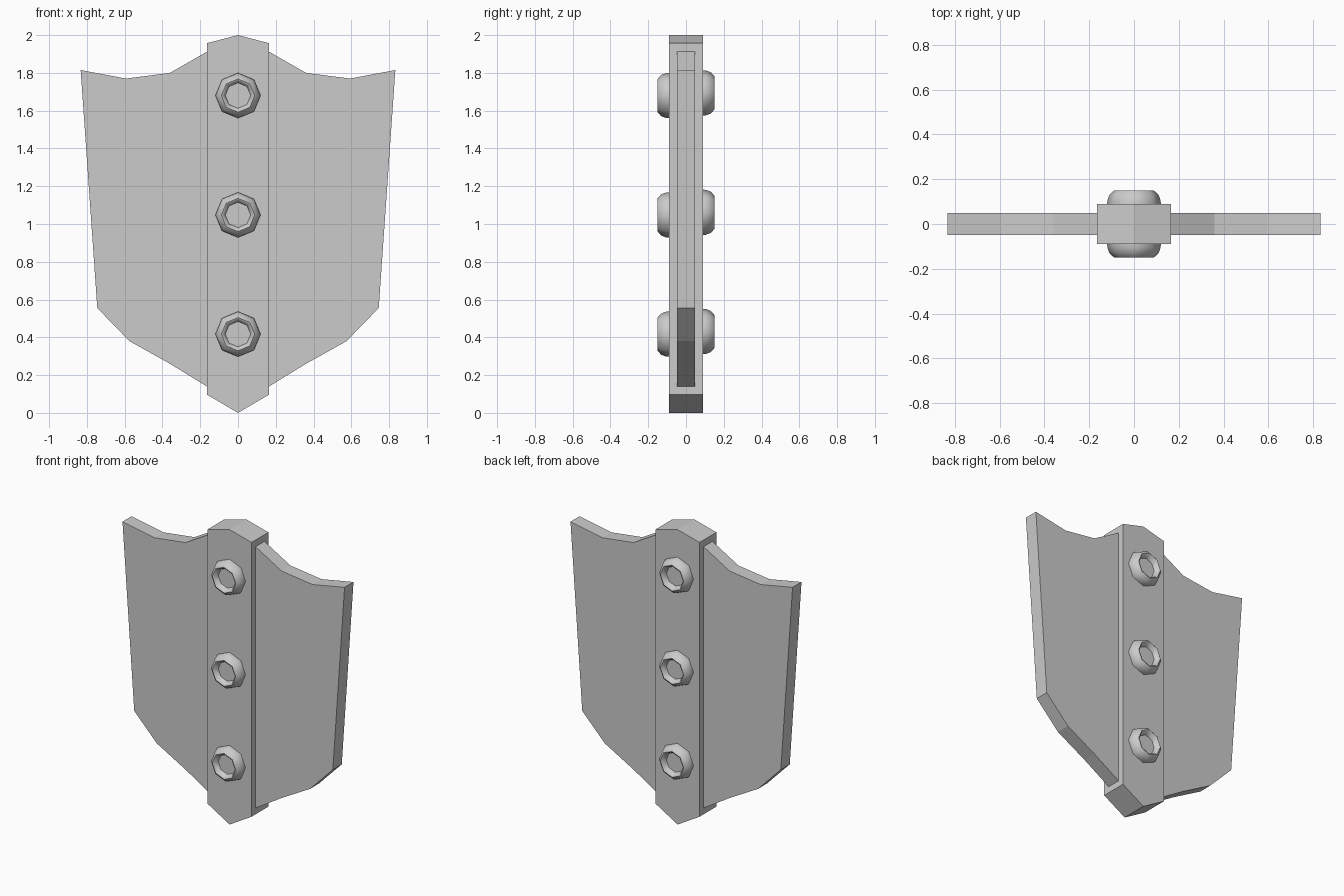
import bpy, bmesh, math

if "Cube" in bpy.data.objects:
    bpy.data.objects.remove(bpy.data.objects["Cube"])

EDGE = 0.165  # half width of the centre band


def new_object(name, bm):
    bmesh.ops.recalc_face_normals(bm, faces=bm.faces)
    mesh = bpy.data.meshes.new(name)
    bm.to_mesh(mesh)
    bm.free()
    obj = bpy.data.objects.new(name, mesh)
    bpy.context.collection.objects.link(obj)
    return obj


def slab(name, outline, half, open_x=None):
    """Extrude an x/z outline along y; optionally leave the side at open_x uncapped."""
    bm = bmesh.new()
    face = bm.faces.new([bm.verts.new((x, -half, z)) for x, z in outline])
    ext = bmesh.ops.extrude_face_region(bm, geom=[face], use_keep_orig=True)
    for v in ext["geom"]:
        if isinstance(v, bmesh.types.BMVert):
            v.co.y = half
    bmesh.ops.recalc_face_normals(bm, faces=bm.faces)
    if open_x is not None:
        hidden = [f for f in bm.faces
                  if all(abs(v.co.x - open_x) < 1e-4 for v in f.verts)]
        bmesh.ops.delete(bm, geom=hidden, context='FACES_ONLY')
    return new_object(name, bm)


def rivet(name, z, side):
    """Eight-sided rounded rivet with a recessed centre, on the -y or +y side."""
    profile = [(0.12, 0.085), (0.119, 0.105), (0.109, 0.132), (0.088, 0.15),
               (0.08, 0.147), (0.067, 0.115)]
    bm = bmesh.new()
    rings = [[bm.verts.new((r * math.cos(i * math.pi / 4), side * y,
                            z + r * math.sin(i * math.pi / 4)))
              for i in range(8)] for r, y in profile]
    for a, b in zip(rings, rings[1:]):
        for i in range(8):
            j = (i + 1) % 8
            bm.faces.new((a[i], a[j], b[j], b[i]))
    bm.faces.new(rings[-1])
    bmesh.ops.recalc_face_normals(bm, faces=bm.faces)
    # the shell is open at the band: make sure the recess faces outward
    bm.faces.ensure_lookup_table()
    flip = bm.faces[-1].normal.y * side < 0
    obj = new_object(name, bm)
    if flip:
        obj.data.flip_normals()
    bpy.ops.object.select_all(action='DESELECT')
    obj.select_set(True)
    bpy.context.view_layer.objects.active = obj
    bpy.ops.object.shade_smooth_by_angle(angle=math.radians(50))


# Centre band
slab("centre_band", [(0, 0), (EDGE, 0.097), (EDGE, 1.957), (0, 2.0),
                     (-EDGE, 1.957), (-EDGE, 0.097)], 0.09)

# Shield wings, mirrored left and right
wing = [(EDGE, 0.14), (0.36, 0.26), (0.575, 0.38), (0.745, 0.555),
        (0.833, 1.815), (0.593, 1.77), (0.36, 1.80), (EDGE, 1.912)]
for s, label in ((1, "right"), (-1, "left")):
    slab(label + "_wing", [(s * x, z) for x, z in wing], 0.048, s * EDGE)

# Rivets on both sides of the band
for i, z in enumerate((0.417, 1.048, 1.68)):
    rivet(f"front_rivet_{i + 1}", z, -1)
    rivet(f"back_rivet_{i + 1}", z + 0.014, 1)
